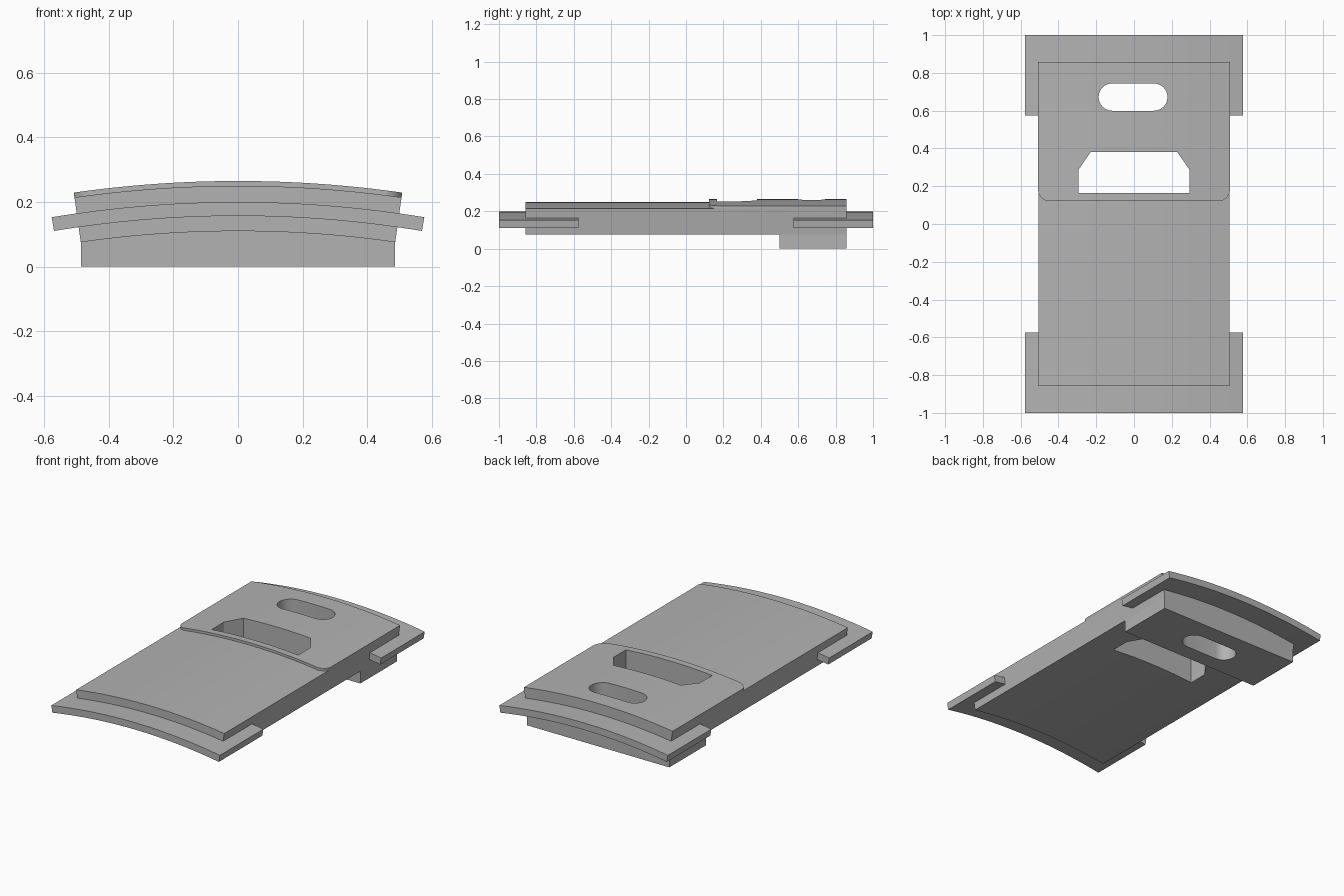
import bpy, bmesh
from math import sin, cos, pi

cube = bpy.data.objects.get("Cube")
if cube:
    bpy.data.objects.remove(cube, do_unlink=True)

grey = bpy.data.materials.new("plain grey")
grey.use_nodes = True
grey.diffuse_color = (0.45, 0.45, 0.45, 1)
grey.node_tree.nodes["Principled BSDF"].inputs["Base Color"].default_value = grey.diffuse_color

AXIS_Z = -3.35      # height of the common axis of all curved layers
HALF_ANGLE = 0.141  # half width of the body, as an angle
SEGMENTS = 32


def prism(name, outline, direction):
    """Closed solid made by extruding an outline of 3D points."""
    bm = bmesh.new()
    face = bm.faces.new([bm.verts.new(p) for p in outline])
    result = bmesh.ops.extrude_face_region(bm, geom=[face])
    verts = [g for g in result["geom"] if isinstance(g, bmesh.types.BMVert)]
    bmesh.ops.translate(bm, verts=verts, vec=direction)
    bmesh.ops.recalc_face_normals(bm, faces=bm.faces)
    mesh = bpy.data.meshes.new(name)
    bm.to_mesh(mesh)
    bm.free()
    mesh.materials.append(grey)
    obj = bpy.data.objects.new(name, mesh)
    bpy.context.collection.objects.link(obj)
    return obj


def arc(z, y, half):
    """Points of a layer surface whose crown is at height z."""
    r = z - AXIS_Z
    angles = [half * (2 * i / SEGMENTS - 1) for i in range(SEGMENTS + 1)]
    return [(r * sin(a), y, AXIS_Z + r * cos(a)) for a in angles]


def curved_slab(name, low, high, y0, y1, half=HALF_ANGLE):
    outline = arc(low, y0, half) + arc(high, y0, half)[::-1]
    return prism(name, outline, (0, y1 - y0, 0))


def round_corner(cx, cy, r, start, sweep, steps=12):
    return [(cx + r * cos(start + sweep * i / steps),
             cy + r * sin(start + sweep * i / steps), -0.5) for i in range(steps + 1)]


def boolean(obj, cutter, operation):
    mod = obj.modifiers.new("cut", "BOOLEAN")
    mod.object, mod.operation, mod.solver = cutter, operation, "EXACT"
    bpy.context.view_layer.objects.active = obj
    bpy.ops.object.modifier_apply(modifier=mod.name)


# Curved layers
body = curved_slab("body", 0.11, 0.25, -0.857, 0.857)
cover = curved_slab("cover_plate", 0.25, 0.265, 0.122, 0.857)
front_flange = curved_slab("front_flange", 0.157, 0.2, -1, -0.575, 0.163)
back_flange = curved_slab("back_flange", 0.157, 0.2, 0.575, 1, 0.163)

# Flat-bottomed block under the back
under = arc(0.11, 0.5, HALF_ANGLE)
w = under[-1][0]
block = prism("lower_block", under + [(w, 0.5, 0), (-w, 0.5, 0)], (0, 0.357, 0))

# Cutters
UP = (0, 0, 1.5)
slot = prism("slot_cutter", round_corner(0.105, 0.672, 0.0725, -pi / 2, pi)
             + round_corner(-0.115, 0.672, 0.0725, pi / 2, pi), UP)
window = prism("window_cutter", [(x, y, -0.5) for x, y in (
    (-0.295, 0.165), (0.295, 0.165), (0.295, 0.285),
    (0.23, 0.38), (-0.23, 0.38), (-0.295, 0.285))], UP)
edge, rad = 0.5085, 0.065
trim = prism("corner_trim", round_corner(rad - edge, 0.12 + rad, rad, pi, pi / 2)
             + round_corner(edge - rad, 0.12 + rad, rad, -pi / 2, pi / 2)
             + [(edge, 0.9, -0.5), (-edge, 0.9, -0.5)], UP)

boolean(cover, trim, "INTERSECT")
for part in (body, cover, back_flange, block):
    boolean(part, slot, "DIFFERENCE")
for part in (body, cover):
    boolean(part, window, "DIFFERENCE")
for cutter in (slot, window, trim):
    bpy.data.objects.remove(cutter, do_unlink=True)

# Smooth the curves, keep the edges sharp
bpy.ops.object.select_all(action="DESELECT")
for part in (body, cover, front_flange, back_flange, block):
    part.select_set(True)
bpy.context.view_layer.objects.active = body
bpy.ops.object.shade_smooth_by_angle(angle=pi / 6)
